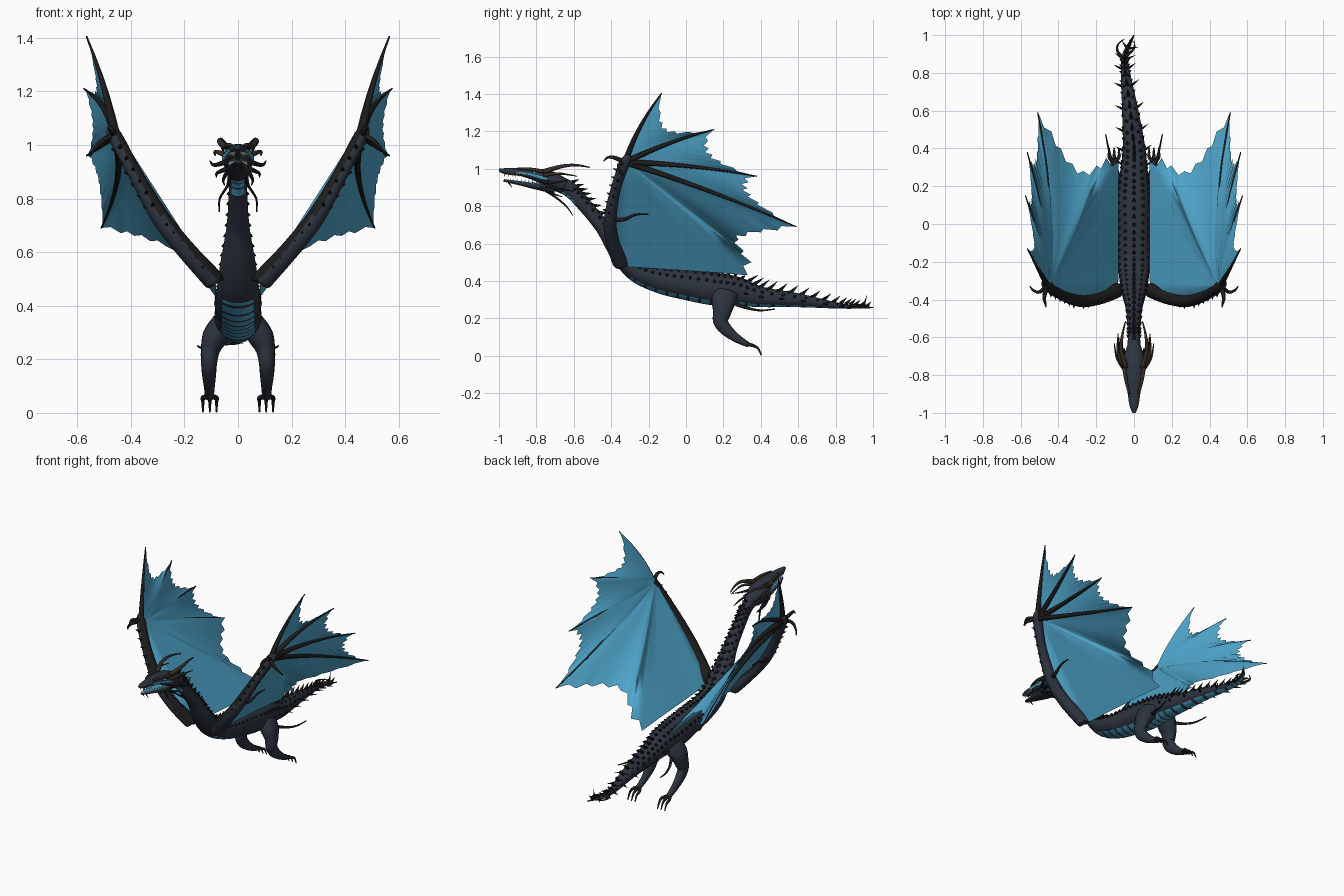
import bpy, bmesh, math
from mathutils import Vector as V, Matrix

if "Cube" in bpy.data.objects:
    bpy.data.objects.remove(bpy.data.objects["Cube"])


def material(name, rgb):
    m = bpy.data.materials.new(name)
    m.diffuse_color = (*rgb, 1)
    m.use_nodes = True
    m.node_tree.nodes["Principled BSDF"].inputs["Base Color"].default_value = m.diffuse_color
    return m


HIDE = material("dark slate hide", (0.026, 0.034, 0.050))
HORN = material("black horn", (0.013, 0.012, 0.012))
TEAL = material("teal skin", (0.080, 0.390, 0.620))
TOOTH = material("tooth ivory", (0.68, 0.68, 0.60))
BROWN = material("brown horn", (0.040, 0.027, 0.018))


def finish(name, bm, mats, mirror=False, smooth=True, normals=True):
    if normals:
        bmesh.ops.recalc_face_normals(bm, faces=bm.faces)
    for f in bm.faces:
        f.smooth = smooth
    me = bpy.data.meshes.new(name)
    bm.to_mesh(me)
    bm.free()
    ob = bpy.data.objects.new(name, me)
    bpy.context.collection.objects.link(ob)
    for m in mats:
        me.materials.append(m)
    if mirror:
        ob.modifiers.new("mirror", 'MIRROR').use_mirror_merge = False
    return ob


def spline(st, u):
    """Catmull-Rom point on a list of (x, y, z, half width, half height)."""
    n = len(st) - 1
    i = min(int(u), n - 1)
    f = u - i
    a, b, c, d = (st[max(0, min(n, i + k))] for k in (-1, 0, 1, 2))
    return [0.5 * (2*q + (r-p)*f + (2*p-5*q+4*r-s)*f*f + (3*q-p-3*r+s)*f**3)
            for p, q, r, s in zip(a, b, c, d)]


def frame(st, u):
    n = len(st) - 1
    p = spline(st, u)
    t = (V(spline(st, min(n, u + .05))[:3]) - V(spline(st, max(0, u - .05))[:3])).normalized()
    whole = (V(st[-1][:3]) - V(st[0][:3])).normalized()
    ref = V((0, 1, 0)) if abs(whole.x) > .8 else V((1, 0, 0))
    side = (ref - t * t.dot(ref)).normalized()
    return V(p[:3]), max(p[3], .0015), max(p[4], .0015), side, side.cross(t), t


def loft(bm, st, sub=4, segs=8, rule=None):
    """Oval tube through the stations; rule(ring, y, sine) gives a material index."""
    prev = None
    total = (len(st) - 1) * sub
    for k in range(total + 1):
        c, w, h, side, up, t = frame(st, k / sub)
        ring = [bm.verts.new(c + side*w*math.cos(a) + up*h*math.sin(a))
                for a in (2*math.pi*j/segs for j in range(segs))]
        if prev:
            for j in range(segs):
                f = bm.faces.new((prev[j], prev[(j+1) % segs], ring[(j+1) % segs], ring[j]))
                if rule:
                    f.material_index = rule(k, c.y, math.sin(2*math.pi*(j+.5)/segs))
        if k in (0, total):
            bm.faces.new(ring)
        prev = ring


def tube(bm, pts, r0, r1, sub=4, segs=8):
    n = len(pts) - 1
    loft(bm, [(*p, r0+(r1-r0)*i/n, r0+(r1-r0)*i/n) for i, p in enumerate(pts)], sub, segs)


def spike(bm, p, d, r, length, segs=5):
    m = Matrix.Translation(p + d.normalized()*length*.45) @ d.to_track_quat('Z', 'Y').to_matrix().to_4x4()
    bmesh.ops.create_cone(bm, cap_ends=True, segments=segs, radius1=r, radius2=r*.05,
                          depth=length, matrix=m)


# body, neck and tail in one tapered form with a ribbed teal belly
BODY = [(0, -.72, .935, .045, .045), (0, -.63, .895, .034, .042), (0, -.56, .825, .034, .038),
        (0, -.45, .695, .043, .040), (0, -.365, .565, .065, .050), (0, -.27, .455, .080, .056),
        (0, -.14, .405, .085, .070), (0, 0, .382, .086, .083), (0, .15, .358, .088, .088),
        (0, .27, .345, .074, .078), (0, .40, .315, .060, .055), (-.02, .60, .297, .043, .037),
        (-.045, .80, .270, .025, .017), (-.045, .90, .262, .016, .010), (0, 1.0, .258, .003, .003)]


def belly(k, y, s):
    if s < -.74 and (y > -.27 or y < -.56):
        return 0 if k % 4 == 0 else 1
    return 0


bm = bmesh.new()
loft(bm, BODY, 10, 24, belly)
finish("body", bm, [HIDE, TEAL])

# round scales in spaced rows along the flanks
bm = bmesh.new()
for row, ang in enumerate((28, 58)):
    for i in range(40):
        u = 1.3 + i * .29 + row * .145
        c, w, h, side, up, t = frame(BODY, u)
        for s in (1, -1):
            a = math.radians(ang)
            d = side*s*math.cos(a) + up*math.sin(a)
            p = c + side*s*w*math.cos(a) + up*h*math.sin(a)
            spike(bm, p, d + t*.6, .011 if u < 11 else .006, .016, 6)
finish("flank_scales", bm, [HORN], smooth=False)

# dorsal spines on neck, back and tail, and side spines on the tail
bm = bmesh.new()
for i in range(46):
    u = 1.0 + i * .28
    c, w, h, side, up, t = frame(BODY, u)
    tail = u > 9.3
    size = .065 - .006*(u - 9.3) if tail else (.042 if u < 4.6 else .024)
    spike(bm, c + up*h, up + t*(.9 if tail else .7), .011, size, 6)
    if tail and i % 2 == 0:
        for s in (1, -1):
            spike(bm, c + side*s*w, side*s + t*.6, .008, .045)
spike(bm, V((-.02, .95, .265)), V((0, .3, 1)), .008, .07)
finish("dorsal_spines", bm, [HORN], smooth=False)

# hooked barbs at the end of the tail
bm = bmesh.new()
tube(bm, [(-.045, .87, .265), (-.085, .91, .27), (-.085, .95, .27), (-.05, .98, .27)], .010, .002)
tube(bm, [(-.04, .89, .265), (0, .93, .27), (.0, .97, .265)], .009, .002)
finish("tail_barbs", bm, [HORN])

# skull with teal cheek bands, and lower jaw
bm = bmesh.new()
loft(bm, [(0, -1.0, .993, .008, .008), (0, -.96, .987, .024, .017), (0, -.88, .982, .036, .022),
          (0, -.80, .968, .051, .034), (0, -.73, .945, .060, .045), (0, -.65, .905, .038, .042)],
     6, 16, lambda k, y, s: 1 if -.3 < s < -.1 and -.90 < y < -.74 else 0)
finish("skull", bm, [HIDE, TEAL])
bm = bmesh.new()
loft(bm, [(0, -.975, .938, .009, .007), (0, -.90, .925, .030, .011), (0, -.80, .907, .044, .018),
          (0, -.70, .895, .040, .030)], 6, 16,
     lambda k, y, s: 1 if s > .6 else 0)
finish("lower_jaw", bm, [HIDE, TEAL])

# teeth, eyes and brow ridges
bm = bmesh.new()
for i in range(9):
    y = -.97 + i * .02
    x = .012 + .026 * min(1, i / 6)
    spike(bm, V((x, y, .975)), V((0, 0, -1)), .004, .022)
    spike(bm, V((x*.85, y + .01, .933 - i*.001)), V((0, 0, 1)), .004, .019)
finish("teeth", bm, [TOOTH], True, False)
bm = bmesh.new()
bmesh.ops.create_uvsphere(bm, u_segments=10, v_segments=8, radius=.008,
                          matrix=Matrix.Translation((.046, -.81, .978)))
finish("eyes", bm, [TEAL], True)
bm = bmesh.new()
tube(bm, [(.025, -.90, 1.0), (.042, -.83, .998), (.052, -.76, .985)], .006, .011)
finish("brow_ridges", bm, [BROWN], True)

# long crown horns, cheek horns and chin tendrils
bm = bmesh.new()
tube(bm, [(.042, -.76, .985), (.068, -.67, 1.012), (.062, -.59, 1.02), (.045, -.515, 1.008)], .014, .003)
tube(bm, [(.052, -.76, .965), (.085, -.68, .975), (.085, -.58, .96)], .011, .002)
finish("crown_horns", bm, [BROWN], True)
bm = bmesh.new()
tube(bm, [(.05, -.77, .935), (.090, -.71, .925), (.105, -.63, .94)], .011, .002)
tube(bm, [(.045, -.75, .91), (.078, -.68, .895), (.08, -.60, .88)], .010, .002)
tube(bm, [(.04, -.78, .90), (.055, -.72, .87), (.05, -.66, .85)], .009, .002)
tube(bm, [(.030, -.76, .89), (.038, -.70, .85), (.068, -.64, .80), (.070, -.605, .75)], .008, .002)
tube(bm, [(.012, -.95, .93), (.014, -.94, .915), (.014, -.93, .90)], .005, .001)
finish("cheek_horns_and_tendrils", bm, [HORN], True)

# wing skeleton points
SHOULDER, ELBOW, WRIST = V((.10, -.355, .505)), V((.29, -.405, .73)), V((.46, -.325, 1.035))
TIPS = [V((.565, -.13, 1.405)), V((.575, .15, 1.21)), V((.565, .38, .96)), V((.51, .59, .69))]
BOWS = [V((-.01, -.02, .0)), V((-.015, 0, .015)), V((-.025, 0, .015)), V((-.035, 0, .015))]


def ray(tip, bow, r):
    return WRIST + (tip - WRIST)*r + bow*4*r*(1-r)


# wing arms, black on the inner face, with a row of small studs
bm = bmesh.new()
loft(bm, [(.085, -.35, .485, .034, .034), (*SHOULDER, .040, .040), (.20, -.395, .615, .036, .036),
          (*ELBOW, .034, .034), (.385, -.375, .895, .027, .027), (*WRIST, .027, .027),
          (.475, -.30, 1.07, .012, .012)], 5, 12)
bmesh.ops.recalc_face_normals(bm, faces=bm.faces)
for f in bm.faces:
    f.material_index = 1 if f.normal.z - f.normal.x > .45 else 0
finish("wing_arms", bm, [HIDE, HORN], True)
bm = bmesh.new()
for a, b in ((SHOULDER, ELBOW), (ELBOW, WRIST)):
    for i in range(1, 7):
        p = a.lerp(b, i / 7)
        spike(bm, p + V((.004, -.030, 0)), V((0, -1, .5)), .011, .028)
        spike(bm, p + V((.024, -.015, -.01)), V((1, -.5, .3)), .009, .020)
finish("wing_studs", bm, [HORN], True, False)

# wing fingers, thumb claws and elbow spurs
bm = bmesh.new()
for tip, bow in zip(TIPS, BOWS):
    tube(bm, [ray(tip, bow, r/5) for r in range(6)], .017, .003, 3)
finish("wing_fingers", bm, [HORN], True)
bm = bmesh.new()
tube(bm, [WRIST, (.475, -.385, 1.06), (.47, -.42, 1.06), (.465, -.44, 1.04)], .014, .003)
tube(bm, [WRIST, (.50, -.36, 1.02), (.535, -.35, .985), (.55, -.33, .96)], .013, .003)
tube(bm, [ELBOW, (.315, -.33, .73), (.325, -.27, .755), (.33, -.20, .757)], .014, .003)
finish("wing_claws", bm, [HORN], True)

# ragged membrane skinned from the wrist, lying on the inner side of the fingers
rim = []
for k, depth in enumerate((.34, .21, .17)):
    for i in range(12):
        t = i / 12
        cut = 1 - depth * math.sin(math.pi*t)**.65 - (.045 if i % 2 else 0)
        p = TIPS[k].lerp(TIPS[k+1], t)
        rim.append((WRIST + (p - WRIST)*cut, BOWS[k].lerp(BOWS[k+1], t)))
TRAIL = [TIPS[3]] + [V(p) for p in ((.44, .49, .67), (.39, .40, .66), (.33, .32, .64),
                                    (.27, .28, .62), (.20, .31, .56), (.15, .35, .50), (.085, .33, .43))]
for i in range(7):
    fade = BOWS[3] * (1 - i/7)
    rim.append((TRAIL[i], fade))
    rim.append((TRAIL[i].lerp(TRAIL[i+1], .45) + V((0, -.035, .012)), fade))
for p in ((.085, .33, .43), (.085, .15, .445), (.085, -.05, .458), (.085, -.3, .475)):
    rim.append((V(p), V()))
rim += [(SHOULDER, V()), (ELBOW, V())]
bm = bmesh.new()
INSET = V((-.020, 0, .004))
apex = bm.verts.new(WRIST + INSET)
cols = [[bm.verts.new(ray(p, b, r/5) + INSET*(1 - .85*r/5)) for r in range(1, 6)] for p, b in rim]
for a, b in zip(cols, cols[1:]):
    bm.faces.new((apex, a[0], b[0]))
    for r in range(4):
        bm.faces.new((a[r], a[r+1], b[r+1], b[r]))
finish("wing_membranes", bm, [TEAL], True)

# hind legs, with toes, claws and a long heel spur
bm = bmesh.new()
loft(bm, [(.055, .21, .335, .045, .070), (.085, .20, .285, .048, .064), (.103, .193, .235, .036, .050),
          (.108, .185, .185, .030, .041), (.108, .215, .140, .026, .034), (.107, .27, .095, .020, .024),
          (.107, .335, .058, .017, .014)], 5, 14)
finish("hind_legs", bm, [HIDE], True)
bm = bmesh.new()
for x in (.080, .105, .131):
    tube(bm, [(.107, .32, .062), (x, .355, .056), (x, .385, .040), (x, .403, .003)], .012, .003)
tube(bm, [(.085, .27, .275), (.115, .33, .255), (.135, .40, .243), (.15, .475, .25)], .010, .003)
finish("toes_and_spurs", bm, [HORN], True)
